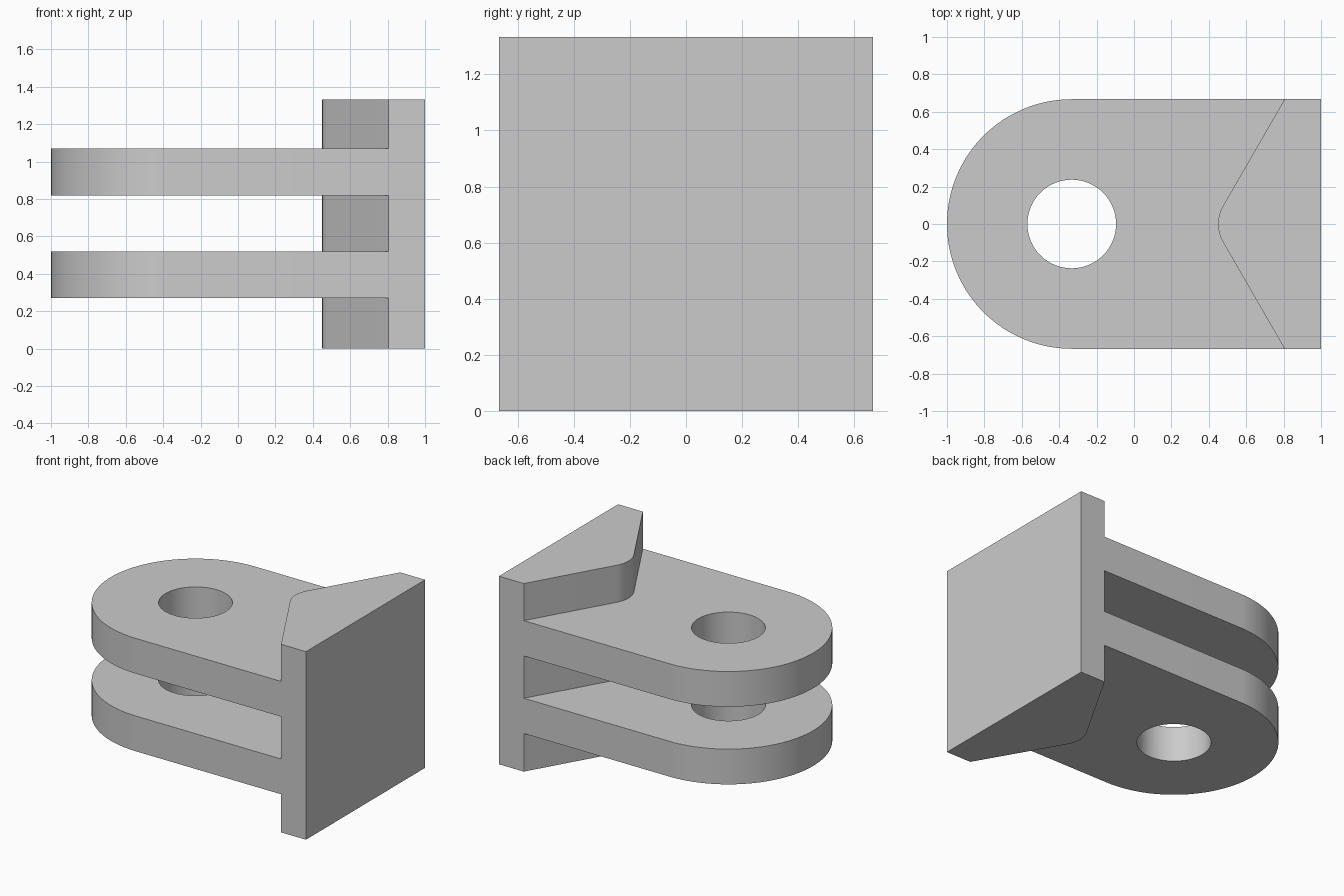
import bpy, bmesh
from math import sin, cos, pi, radians

cube = bpy.data.objects.get("Cube")
if cube:
    bpy.data.objects.remove(cube, do_unlink=True)

HEIGHT = 1.333
HALF = 0.667
PIN_X = -0.333
SLOTS = [(-0.2, 0.27), (0.52, 0.82), (1.07, 1.6)]

grey = bpy.data.materials.new("plain_grey")
grey.use_nodes = True
colour = (0.6, 0.6, 0.6, 1)
grey.diffuse_color = colour
grey.node_tree.nodes["Principled BSDF"].inputs["Base Color"].default_value = colour


def arc(cx, radius, start, end, steps):
    """Points on an arc centred on the x axis, angles in degrees."""
    angles = [radians(start + (end - start) * i / steps) for i in range(steps + 1)]
    return [(cx + radius * cos(a), radius * sin(a)) for a in angles]


def prism(name, outline, z0, z1):
    """Extrude a flat outline from z0 to z1."""
    bm = bmesh.new()
    face = bm.faces.new([bm.verts.new((x, y, z0)) for x, y in outline])
    top = bmesh.ops.extrude_face_region(bm, geom=[face])["geom"]
    verts = [v for v in top if isinstance(v, bmesh.types.BMVert)]
    bmesh.ops.translate(bm, verts=verts, vec=(0, 0, z1 - z0))
    bmesh.ops.recalc_face_normals(bm, faces=bm.faces)
    mesh = bpy.data.meshes.new(name)
    bm.to_mesh(mesh)
    bm.free()
    mesh.materials.append(grey)
    obj = bpy.data.objects.new(name, mesh)
    bpy.context.collection.objects.link(obj)
    return obj


def cut(target, cutter):
    """Subtract the cutter, then discard it."""
    cutter.hide_render = True
    mod = target.modifiers.new("cut", "BOOLEAN")
    mod.operation = "DIFFERENCE"
    mod.solver = "EXACT"
    mod.object = cutter
    bpy.context.view_layer.objects.active = target
    bpy.ops.object.modifier_apply(modifier=mod.name)
    bpy.data.objects.remove(cutter, do_unlink=True)


# Full-height body with a rounded end
body = [(1, -HALF), (1, HALF)] + arc(PIN_X, HALF, 90, 270, 64)
bracket = prism("clevis_bracket", body, 0, HEIGHT)

# Slots leave two lugs and the wedge-shaped back with a rounded nose
nose = arc(0.643, 0.193, 150, 210, 12)
flare = 0.805 + (1 - HALF) / 3 ** 0.5
slot = [(-1.5, 1), (flare, 1)] + nose + [(flare, -1), (-1.5, -1)]
for low, high in SLOTS:
    cut(bracket, prism("slot_cutter", slot, low, high))

# Pin hole through both lugs
cut(bracket, prism("hole_cutter", arc(PIN_X, 0.237, 0, 360, 64)[:-1], -0.5, 2))

bpy.ops.object.select_all(action="DESELECT")
bracket.select_set(True)
bpy.context.view_layer.objects.active = bracket
bpy.ops.object.shade_smooth_by_angle(angle=radians(25))
